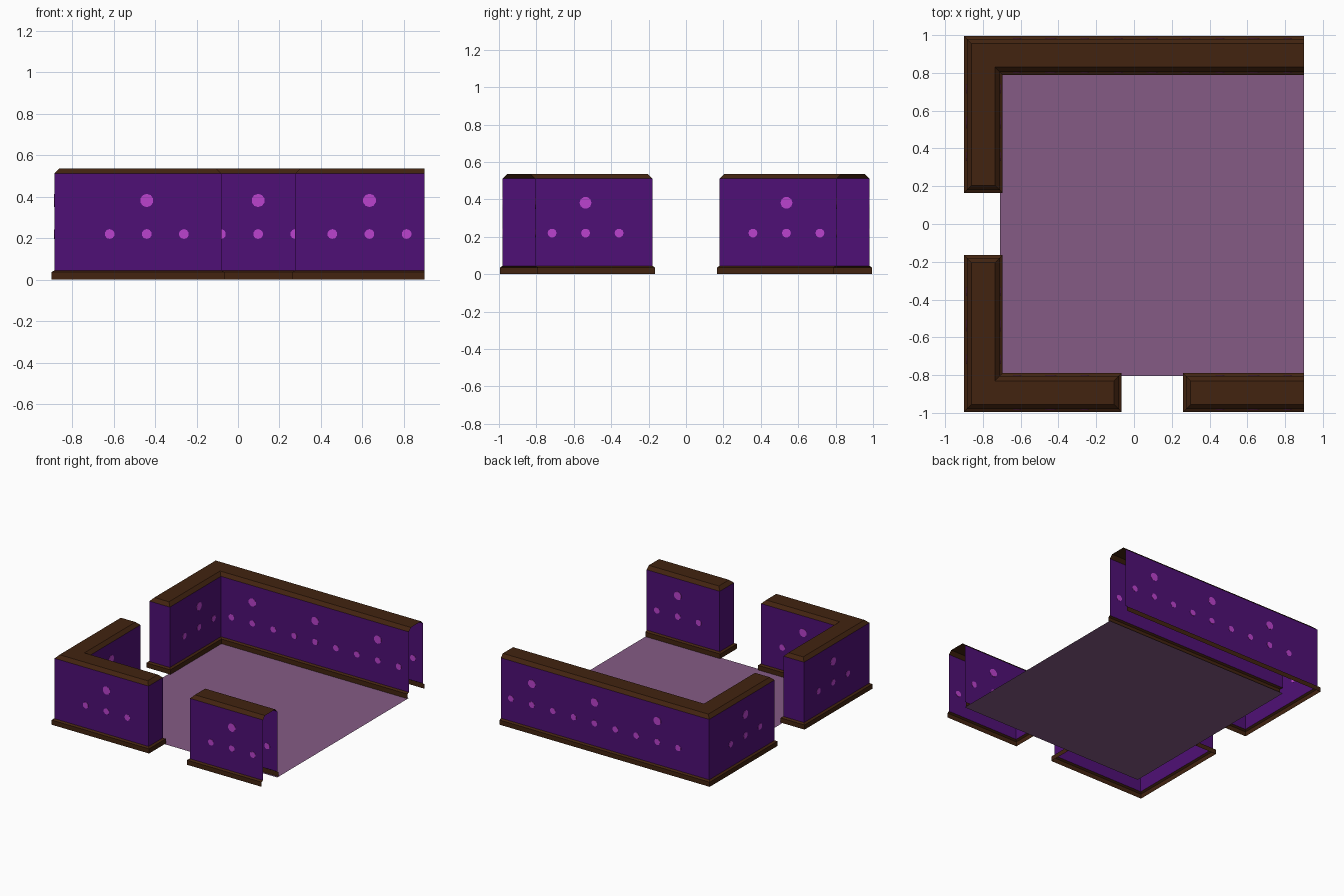
import bpy, bmesh, math
from mathutils import Matrix, Vector

if "Cube" in bpy.data.objects:
    bpy.data.objects.remove(bpy.data.objects["Cube"])


def material(name, rgb):
    m = bpy.data.materials.new(name)
    m.diffuse_color = (*rgb, 1)
    m.use_nodes = True
    m.node_tree.nodes["Principled BSDF"].inputs["Base Color"].default_value = m.diffuse_color
    return m


PURPLE = material("deep purple", (0.078, 0.005, 0.180))
BROWN = material("dark wood", (0.054, 0.017, 0.005))
PINK = material("bright violet", (0.500, 0.055, 0.620))
FLOOR = material("dusty mauve", (0.235, 0.105, 0.235))


def add_object(name, bm, mat):
    me = bpy.data.meshes.new(name)
    bm.to_mesh(me)
    bm.free()
    me.materials.append(mat)
    ob = bpy.data.objects.new(name, me)
    bpy.context.collection.objects.link(ob)
    return ob


def offset(path, d, closed):
    """Push a counter-clockwise right-angled outline outward by d."""
    n = len(path)
    normals = []
    for i in range(n):
        a, b = Vector(path[i]), Vector(path[(i + 1) % n])
        e = (b - a).normalized()
        normals.append(Vector((e.y, -e.x)))
    pts = []
    for i, p in enumerate(path):
        v = Vector(p)
        if closed or i > 0:
            v += normals[i - 1] * d
        if closed or i < n - 1:
            v += normals[i] * d
        pts.append(v)
    return pts


def sweep(name, path, closed, profile, mat, lid=False):
    """Skin a profile of (outward offset, z) around an outline."""
    bm = bmesh.new()
    rings = [[bm.verts.new((p.x, p.y, z)) for p in offset(path, d, closed)]
             for d, z in profile]
    n = len(path)
    for lo, hi in zip(rings, rings[1:]):
        for i in range(n if closed else n - 1):
            j = (i + 1) % n
            bm.faces.new((lo[i], lo[j], hi[j], hi[i]))
    if lid:
        bm.faces.new(rings[-1])
    return add_object(name, bm, mat)


# Wall outlines: outer and inner planes, doorway ends, open right edge
XO, XI, YO, YI = -0.885, -0.71, 0.98, 0.805
DOOR_Y, DOOR_L, DOOR_R, END = 0.18, -0.08, 0.275, 0.9
sections = {
    "back": ([(END, YO), (XO, YO), (XO, DOOR_Y), (XI, DOOR_Y),
              (XI, YI), (END, YI)], False),
    "front_left": ([(XO, -YO), (DOOR_L, -YO), (DOOR_L, -YI), (XI, -YI),
                    (XI, -DOOR_Y), (XO, -DOOR_Y)], True),
    "front_right": ([(END, -YI), (DOOR_R, -YI), (DOOR_R, -YO),
                     (END, -YO)], False),
}
for name, (path, closed) in sections.items():
    sweep(name + "_wall", path, closed, [(0, 0.045), (0, 0.512)], PURPLE)
    sweep(name + "_skirting", path, closed,
          [(0.015, 0), (0.015, 0.036), (0, 0.045)], BROWN)
    sweep(name + "_cap", path, closed,
          [(0, 0.512), (-0.025, 0.537)], BROWN, lid=True)

# Floor sheet
bm = bmesh.new()
bm.faces.new([bm.verts.new(p) for p in
              ((XI, -YI, 0), (END, -YI, 0), (END, YI, 0), (XI, YI, 0))])
add_object("floor", bm, FLOOR)


# Wall spots: thin discs showing on both sides of each wall sheet
def spot(bm, x, y, z, r, axis):
    rot = Matrix.Rotation(math.pi / 2, 4, axis)
    bmesh.ops.create_cone(bm, cap_ends=True, segments=10, radius1=r, radius2=r,
                          depth=0.004, matrix=Matrix.Translation((x, y, z)) @ rot)


SMALL, BIG, STEP = (0.22, 0.024), (0.382, 0.032), 0.179


def motif(bm, x, y, axis):
    spot(bm, x, y, *BIG, axis)
    for k in (-1, 0, 1):
        dx, dy = (k * STEP, 0) if axis == 'X' else (0, k * STEP)
        spot(bm, x + dx, y + dy, *SMALL, axis)


bm = bmesh.new()
for x in (-0.44, 0.097, 0.634):
    for y in (YI, YO):
        motif(bm, x, y, 'X')
        if x != 0.097:          # the front doorway has no wall
            motif(bm, x, -y, 'X')
for x in (XO, XI):
    for y in (-0.537, 0.537):
        motif(bm, x, y, 'Y')
add_object("wall_spots", bm, PINK)
